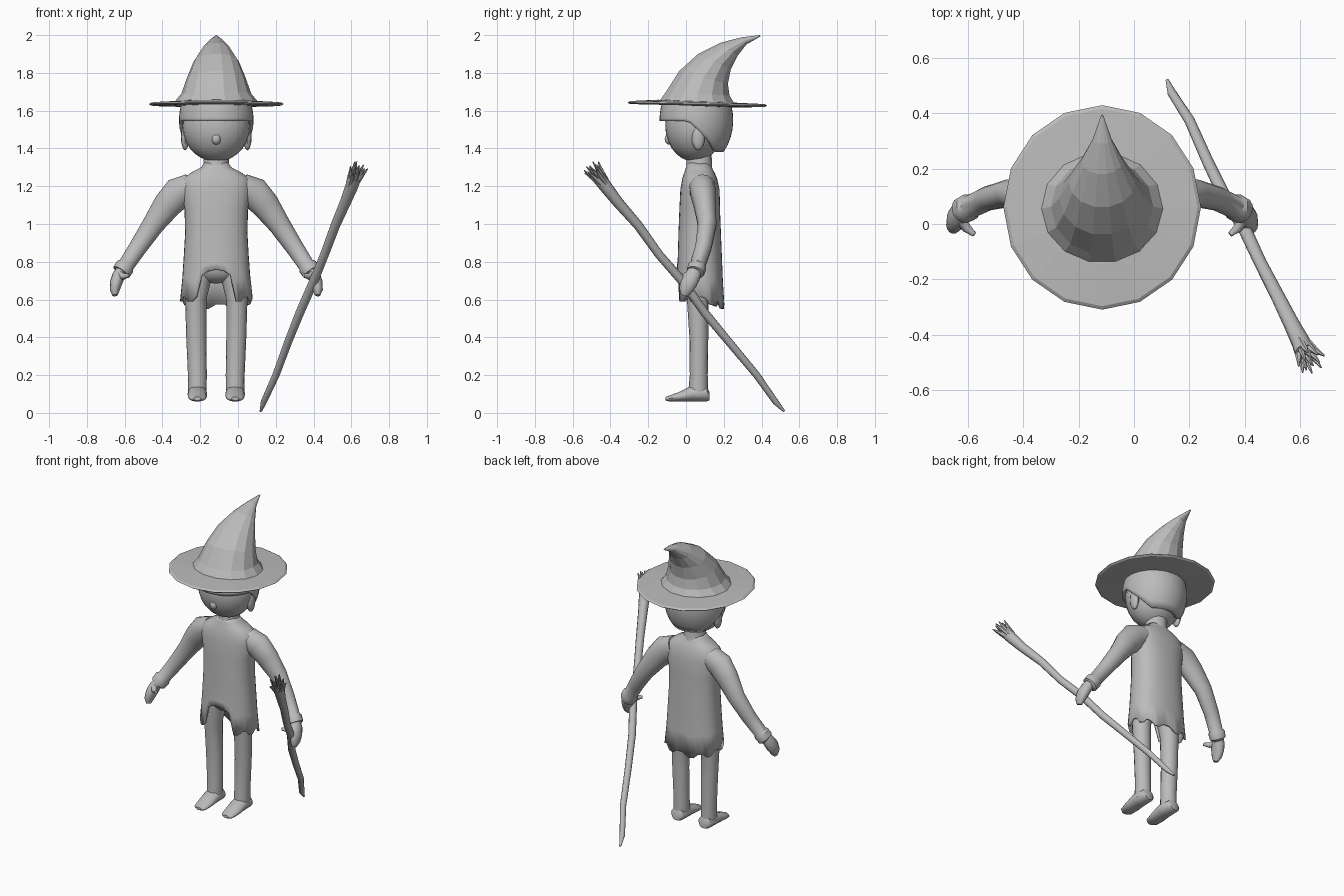
import bpy, bmesh, math, random
from mathutils import Vector as V

if "Cube" in bpy.data.objects:
    bpy.data.objects.remove(bpy.data.objects["Cube"])

random.seed(4)
CX = -0.115  # the figure's own centre line
grey = bpy.data.materials.new("plain_grey")
grey.diffuse_color = (0.5, 0.5, 0.5, 1)
grey.use_nodes = True
grey.node_tree.nodes["Principled BSDF"].inputs["Base Color"].default_value = grey.diffuse_color


def ring(c, u, v, n):
    c, u, v = V(c), V(u), V(v)
    return [c + u * math.cos(2 * math.pi * i / n) + v * math.sin(2 * math.pi * i / n) for i in range(n)]


def loft(name, rings, cap=True, smooth=True, thick=0):
    bm = bmesh.new()
    rows = [[bm.verts.new(p) for p in r] for r in rings]
    n = len(rows[0])
    for a, b in zip(rows, rows[1:]):
        for i in range(n):
            bm.faces.new((a[i], a[(i + 1) % n], b[(i + 1) % n], b[i]))
    if cap:
        bm.faces.new(rows[0])
        bm.faces.new(rows[-1])
    bmesh.ops.recalc_face_normals(bm, faces=bm.faces)
    me = bpy.data.meshes.new(name)
    bm.to_mesh(me)
    bm.free()
    ob = bpy.data.objects.new(name, me)
    bpy.context.collection.objects.link(ob)
    me.materials.append(grey)
    if thick:
        m = ob.modifiers.new("thickness", 'SOLIDIFY')
        m.thickness, m.offset = thick, -1
    if smooth:
        bpy.ops.object.select_all(action='DESELECT')
        ob.select_set(True)
        bpy.context.view_layer.objects.active = ob
        bpy.ops.object.shade_smooth_by_angle(angle=math.radians(40))
    return ob


def tube(name, pts, n=12):
    """pts: (x, y, z, side radius, depth radius) along a path."""
    out = []
    for i, p in enumerate(pts):
        t = V(pts[min(i + 1, len(pts) - 1)][:3]) - V(pts[max(i - 1, 0)][:3])
        t.normalize()
        u = t.cross(V((0, 1, 0))).normalized()
        out.append(ring(p[:3], u * p[3], t.cross(u) * p[4], n))
    return loft(name, out)


def ball(name, c, r, n=24, m=14):
    rows = []
    for j in range(m + 1):
        a = math.pi * min(max(j / m, 0.01), 0.99)
        s = math.sin(a)
        rows.append(ring((c[0], c[1], c[2] - r[2] * math.cos(a)), (r[0] * s, 0, 0), (0, r[1] * s, 0), n))
    return loft(name, rows)


# Hat: thin sixteen-sided brim and a cone bending backwards
loft("hat_brim", [ring((CX, .06, z), (r, 0, 0), (0, r * 1.035, -.008), 16)
                  for r, z in ((.2, 1.625), (.345, 1.627), (.357, 1.635), (.345, 1.643), (.2, 1.65))],
     smooth=False)
cone = [(-.15, 1.645, .26, 1.64, .225), (-.11, 1.70, .235, 1.68, .185), (-.04, 1.81, .225, 1.74, .155),
        (.06, 1.90, .24, 1.82, .12), (.18, 1.96, .275, 1.89, .075),
        (.29, 1.988, .32, 1.95, .035), (.39, 2.0, .395, 1.993, .004)]
loft("hat_cone", [ring((CX, (fy + by) / 2, (fz + bz) / 2), (rx, 0, 0), (0, (by - fy) / 2, (bz - fz) / 2), 14)
                  for fy, fz, by, bz, rx in cone], smooth=False)

# Head, nose and ears
ball("head", (CX, .045, 1.52), (.18, .155, .19))
ball("nose", (CX, -.088, 1.45), (.025, .025, .03), 12, 8)
for s in (-1, 1):
    ball("ear", (CX + s * .165, .065, 1.46), (.022, .035, .07), 12, 8)


# Hair: shell whose lower edge drops towards the back
def hair_row(f):
    row = []
    for i in range(40):
        a = 2 * math.pi * i / 40
        y = .055 + .195 * math.sin(a)
        low = 1.545 if y < .02 else max(1.38, 1.53 - (y - .03) * .95)
        z = 1.66 + (low - 1.66) * f
        k = math.sqrt(1 - ((z - 1.55) / .25) ** 2)
        row.append(V((CX + .197 * k * math.cos(a), .055 + .195 * k * math.sin(a), z)))
    return row


loft("hair", [hair_row(j / 7) for j in range(8)], cap=False, thick=.03)

# Neck
loft("neck", [ring((CX, .07, z), (r, 0, 0), (0, r, 0), 16) for z, r in ((1.25, .085), (1.3, .068), (1.39, .065))])


# Tunic: slightly boxy body with a ragged hem, raised at the front
def tunic_row(z, rx, yf, yb, hem=False, drop=1):
    row = []
    for i in range(36):
        a = 2 * math.pi * i / 36
        c, s = math.cos(a), math.sin(a)
        x = rx * math.copysign(abs(c) ** .85, c)
        y = (yf + yb) / 2 + (yb - yf) / 2 * math.copysign(abs(s) ** .85, s)
        zz = z
        if hem:
            low = .6 + (.015 if i % 4 < 2 else -.01)
            if s < 0 and abs(x) < .085:
                low = .76 - 5 * x * x
            elif s > 0:
                low -= .04 * s
            zz = z + (low - z) * drop
        row.append(V((CX + x, y, zz)))
    return row


body = [(1.33, .06, .01, .125), (1.30, .08, 0, .135), (1.275, .13, -.008, .15), (1.24, .175, -.02, .165),
        (1.18, .185, -.03, .178), (1.08, .168, -.035, .18), (.95, .165, -.04, .185), (.83, .172, -.043, .19)]
loft("tunic", [tunic_row(*b) for b in body] +
     [tunic_row(.83, .18, -.046, .195, True, .5), tunic_row(.83, .192, -.05, .203, True)],
     cap=False, thick=.012)

# Trousers seat
ball("trouser_seat", (CX, .07, .77), (.15, .09, .085), 20, 10)

leg = [(.80, .08, .075, 0, .15), (.69, .1, .07, -.005, .14), (.6, .109, .056, .005, .12), (.4, .106, .053, .018, .118),
       (.2, .1, .05, .02, .115), (.09, .1, .048, .01, .118)]
shoe = [(.125, .03, .066, .11), (.11, .047, .06, .14), (.03, .052, .06, .145), (-.04, .05, .06, .11),
        (-.09, .042, .06, .092), (-.108, .02, .066, .085)]
arm = [(.13, .085, 1.20, .07, .07), (.20, .09, 1.165, .085, .068), (.26, .1, 1.10, .075, .06),
       (.335, .112, .995, .058, .05), (.415, .092, .875, .048, .044), (.475, .063, .785, .043, .042),
       (.483, .06, .775, .052, .05), (.503, .05, .745, .05, .048), (.508, .047, .74, .035, .035)]
hand = [(.495, .055, .765, .03, .034), (.518, .035, .725, .034, .042), (.53, .015, .69, .033, .046),
        (.538, -.002, .65, .026, .036), (.536, -.01, .622, .014, .018)]
thumb = [(.515, .02, .735, .02, .02), (.49, -.015, .722, .017, .017), (.462, -.038, .728, .009, .009)]

for s, side in ((-1, "right"), (1, "left")):
    # Legs and shoes
    loft(side + "_leg", [ring((CX + s * x, (yf + yb) / 2, z), (rx, 0, 0), (0, (yb - yf) / 2, 0), 16)
                         for z, x, rx, yf, yb in leg])
    loft(side + "_shoe", [ring((CX + s * .1, y, (a + b) / 2), (w, 0, 0), (0, 0, (b - a) / 2), 14)
                          for y, w, a, b in shoe])
    # Sleeves and hands
    for part, pts in (("sleeve", arm), ("hand", hand), ("thumb", thumb)):
        tube(side + "_" + part, [(CX + s * p[0],) + p[1:] for p in pts], 14)

# Broom: gnarled stick with a bundle of twigs at the upper end
low, high = V((.12, .52, .008)), V((.625, -.475, 1.265))
stick = []
for t, r in ((0, .006), (.04, .016), (.15, .019), (.3, .021), (.42, .023), (.54, .024), (.66, .023),
             (.78, .025), (.88, .029), (.95, .034), (.985, .037)):
    p = low.lerp(high, t) + V([random.uniform(-.006, .006) for _ in range(3)]) * (t > 0)
    stick.append((*p, r, r))
tube("broom_stick", stick, 10)
d = (high - low).normalized()
u = d.cross(V((0, 1, 0))).normalized()
w = d.cross(u)
for i in range(13):
    a = i * 2.4
    k = math.sqrt(i / 12)
    out = (u * math.cos(a) + w * math.sin(a)) * k
    start, mid = high - d * .07 + out * .025, high + out * .038
    end = high + d * random.uniform(.03, .062) + out * .055
    tube("broom_twig", [(*start, .012, .012), (*mid, .011, .011), (*end, .003, .003)], 6)
